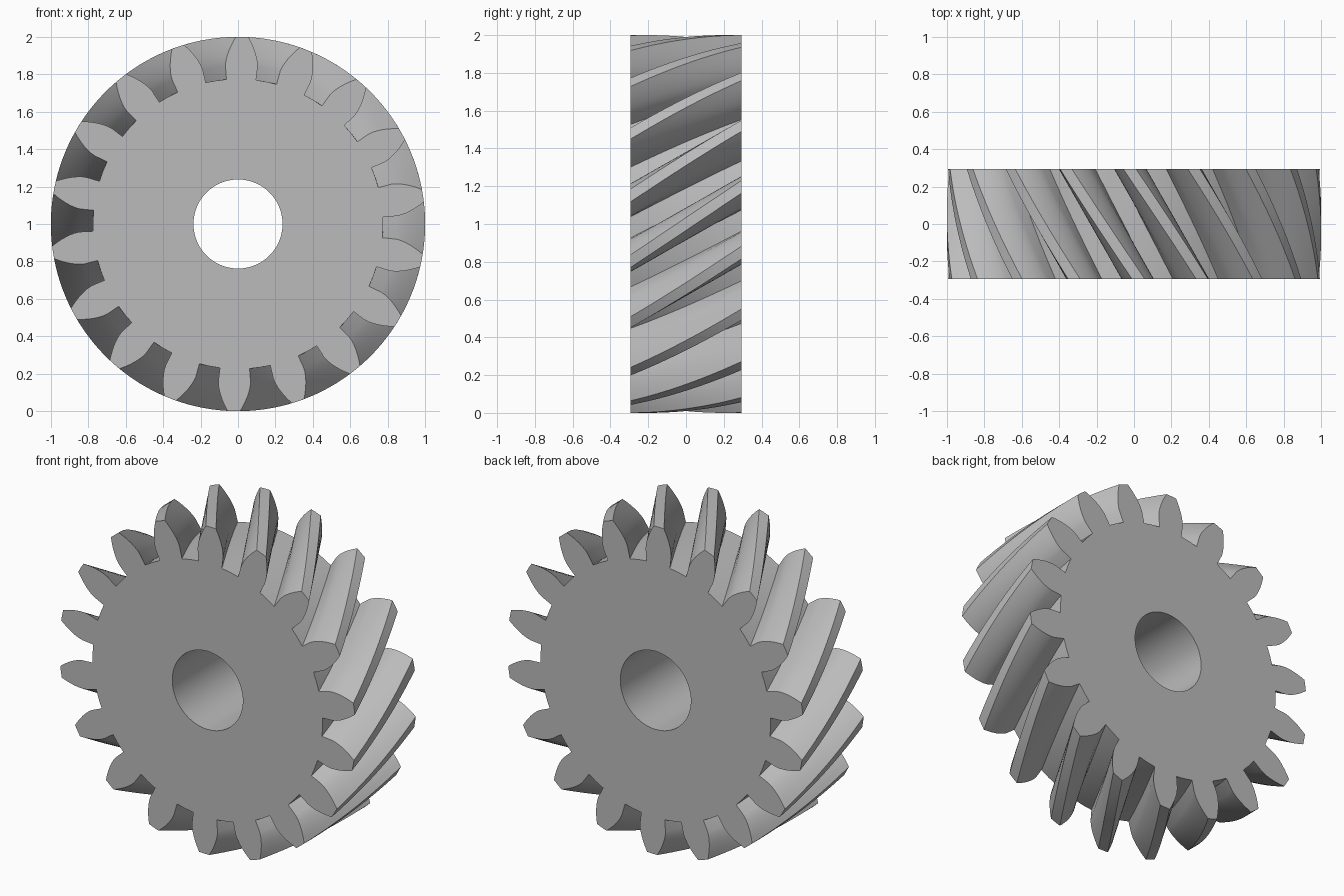
import bpy, bmesh
from math import sin, cos, tan, acos, pi, radians

cube = bpy.data.objects.get("Cube")
if cube:
    bpy.data.objects.remove(cube)

# Gear proportions
TEETH = 18
TIP, PITCH, ROOT, BORE = 1.0, 0.9, 0.775, 0.238
HALF_WIDTH = 0.293
TWIST = radians(22.6)
MID_ANGLE = radians(100)          # direction of one tooth at mid width
SLICES = 16
BORE_SIDES = 72
PRESSURE = radians(20)
BASE = PITCH * cos(PRESSURE)


def involute(a):
    return tan(a) - a


def half_angle(r):
    """Half the angular thickness of a tooth at radius r."""
    a = acos(BASE / r) if r > BASE else 0
    return pi / (2 * TEETH) + involute(PRESSURE) - involute(a)


def gear_profile():
    """Closed outline as (radius, angle), counter-clockwise."""
    radii = [ROOT, BASE] + [BASE + (TIP - BASE) * i / 6 for i in range(1, 7)]
    flank = [(r, half_angle(r)) for r in radii]
    tooth = [(r, -a) for r, a in flank] + [(TIP, 0)]
    tooth += [(r, a) for r, a in reversed(flank)] + [(ROOT, pi / TEETH)]
    return [(r, a + 2 * pi * k / TEETH) for k in range(TEETH) for r, a in tooth]


def add_ring(bm, outline, y, turn):
    return [bm.verts.new((r * cos(a + turn), y, 1 + r * sin(a + turn)))
            for r, a in outline]


def skin(bm, a, b):
    n = len(a)
    for i in range(n):
        j = (i + 1) % n
        bm.faces.new((a[i], a[j], b[j], b[i]))


def ring_edges(bm, ring):
    return [bm.edges.get((v, ring[i - 1])) for i, v in enumerate(ring)]


bm = bmesh.new()

# Helical teeth: the outline turns as it is swept from front to back
outline = gear_profile()
rings = []
for s in range(SLICES + 1):
    t = s / SLICES - 0.5
    rings.append(add_ring(bm, outline, 2 * HALF_WIDTH * t, MID_ANGLE + TWIST * t))
for a, b in zip(rings, rings[1:]):
    skin(bm, a, b)

# Straight shaft hole
circle = [(BORE, 2 * pi * i / BORE_SIDES) for i in range(BORE_SIDES)]
bores = [add_ring(bm, circle, y, 0) for y in (-HALF_WIDTH, HALF_WIDTH)]
skin(bm, *bores)

# Flat end faces with the hole left open
for outer, inner, side in ((rings[0], bores[0], -1), (rings[-1], bores[1], 1)):
    bmesh.ops.triangle_fill(bm, use_beauty=True, use_dissolve=False,
                            edges=ring_edges(bm, outer) + ring_edges(bm, inner),
                            normal=(0, side, 0))
bmesh.ops.recalc_face_normals(bm, faces=bm.faces)

mesh = bpy.data.meshes.new("helical_gear")
bm.to_mesh(mesh)
bm.free()
gear = bpy.data.objects.new("helical_gear", mesh)
bpy.context.collection.objects.link(gear)

# Plain grey metal
colour = (0.5, 0.5, 0.5, 1)
mat = bpy.data.materials.new("plain_grey")
mat.use_nodes = True
mat.diffuse_color = colour
mat.node_tree.nodes["Principled BSDF"].inputs["Base Color"].default_value = colour
mesh.materials.append(mat)

# Smooth flanks and bore, crisp rims
bpy.ops.object.select_all(action='DESELECT')
gear.select_set(True)
bpy.context.view_layer.objects.active = gear
bpy.ops.object.shade_smooth_by_angle(angle=radians(30))
